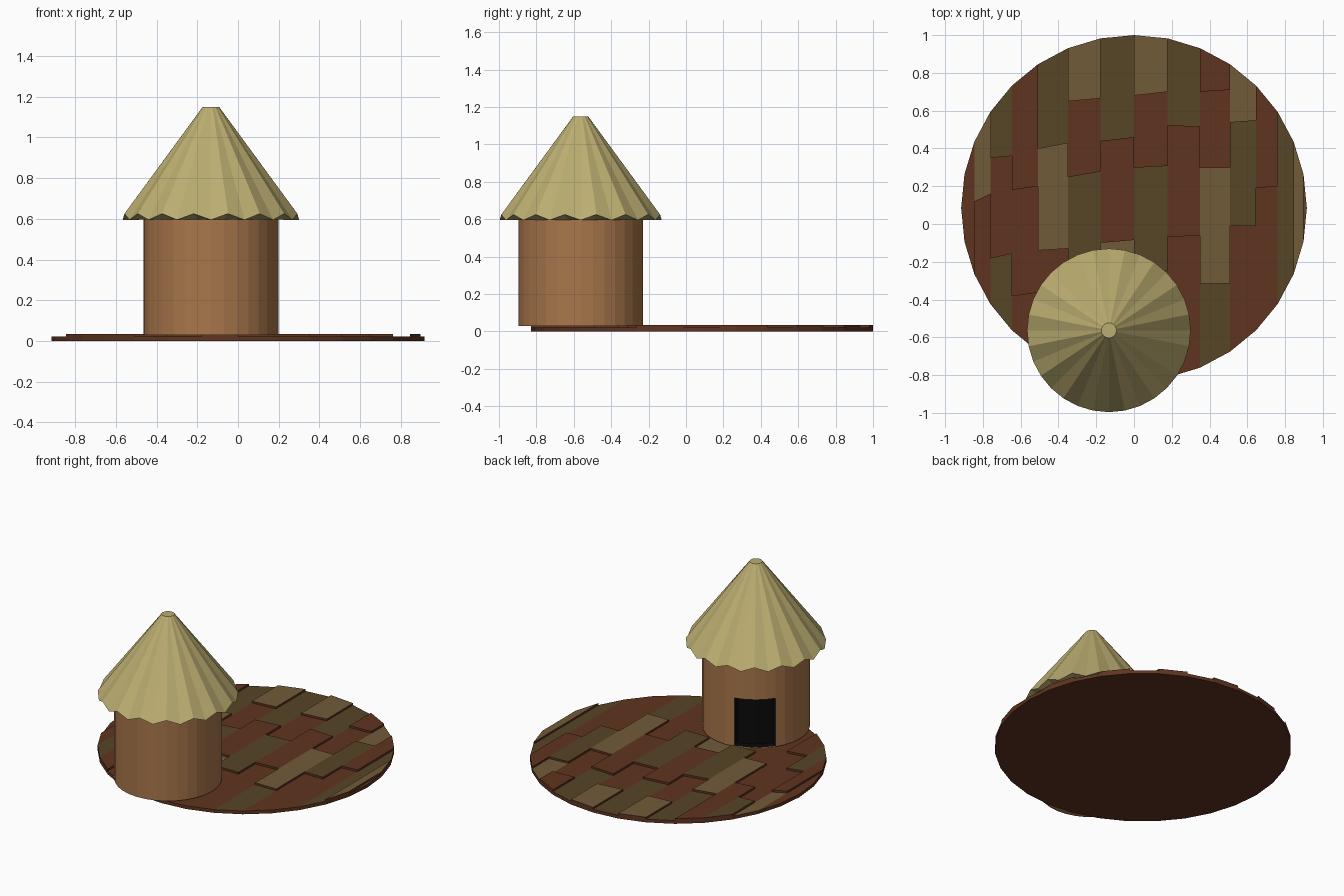
import bpy, bmesh
from math import sin, cos, pi, sqrt

if "Cube" in bpy.data.objects:
    bpy.data.objects.remove(bpy.data.objects["Cube"])

N = 32                       # sides of every round part
R, CY = 0.915, 0.085         # ground disc
HX, HY = -0.133, -0.563      # hut centre
LOW, HIGH = 0.022, 0.035     # paving levels


def material(name, rgb):
    m = bpy.data.materials.new(name)
    m.diffuse_color = (*rgb, 1)
    m.use_nodes = True
    m.node_tree.nodes["Principled BSDF"].inputs["Base Color"].default_value = m.diffuse_color
    return m


RED = material("red_earth", (0.115, 0.034, 0.014))
BROWN = material("dark_earth", (0.095, 0.058, 0.02))
TAN = material("tan_earth", (0.165, 0.105, 0.04))
CLAY = material("clay", (0.40, 0.185, 0.07))
STRAW = material("straw", (0.50, 0.42, 0.165))
BLACK = material("shadow", (0.003, 0.003, 0.003))


def finish(name, bm, mats, fix=True):
    bmesh.ops.remove_doubles(bm, verts=bm.verts, dist=1e-5)
    bmesh.ops.dissolve_degenerate(bm, edges=bm.edges, dist=1e-5)
    if fix:
        bmesh.ops.recalc_face_normals(bm, faces=bm.faces)
    me = bpy.data.meshes.new(name)
    bm.to_mesh(me)
    bm.free()
    for m in mats:
        me.materials.append(m)
    ob = bpy.data.objects.new(name, me)
    bpy.context.collection.objects.link(ob)
    return ob


def face(bm, pts, mat=0):
    f = bm.faces.new([bm.verts.new(p) for p in pts])
    f.material_index = mat


def ring(r, z, cx=HX, cy=HY):
    return [(cx + r * cos(2 * pi * i / N), cy + r * sin(2 * pi * i / N), z)
            for i in range(N)]


def band(bm, a, b, mat=0, skip=()):
    for i in range(N):
        if i not in skip:
            j = (i + 1) % N
            face(bm, (a[i], a[j], b[j], b[i]), mat)


# Ground slab: underside and rim
bm = bmesh.new()
lo, hi = ring(R, 0, 0, CY), ring(R, LOW, 0, CY)
face(bm, lo[::-1])
band(bm, lo, hi)
finish("ground_slab", bm, [RED], fix=False)

# Paving: strips of tiles; colours back to front, first tile's level, then breaks (left y, right y)
columns = [
    ("r", 0, []),
    ("r", 0, []),
    ("tr", 0, [(0.12, 0.16)]),
    ("brb", 1, [(0.35, 0.36), (-0.18, -0.155)]),
    ("rrr", 1, [(0.18, 0.20), (-0.38, -0.36)]),
    ("btr", 0, [(0.40, 0.43), (-0.14, -0.13)]),
    ("trbr", 1, [(0.65, 0.665), (0.25, 0.28), (-0.25, -0.24)]),
    ("brtr", 0, [(0.44, 0.46), (-0.10, -0.085), (-0.5, -0.49)]),
    ("trbr", 1, [(0.68, 0.70), (0.30, 0.31), (-0.25, -0.25)]),
    ("brr", 0, [(0.525, 0.515), (-0.07, -0.06)]),
    ("rrtb", 1, [(0.70, 0.71), (0.30, 0.30), (-0.315, -0.315)]),
    ("tbr", 0, [(0.54, 0.55), (-0.01, -0.01)]),
    ("rr", 1, [(0.19, 0.20)]),
    ("b", 0, []),
    ("t", 1, []),
    ("b", 0, []),
]
bm = bmesh.new()
for k, (cols, level, breaks) in enumerate(columns):
    xs = [R * sin(2 * pi * (k - 8 + d) / N) for d in (0, 1)]
    rim = [sqrt(max(0, R * R - x * x)) for x in xs]
    ends = [(CY + rim[0], CY + rim[1]), *breaks, (CY - rim[0], CY - rim[1])]
    for i, c in enumerate(cols):
        (a, b), (d, e) = ends[i], ends[i + 1]
        raised = (i + level) % 2 == 1
        z = HIGH if raised else LOW
        outline = [(xs[0], d), (xs[1], e), (xs[1], b), (xs[0], a)]
        mat = "rbt".index(c)
        face(bm, [(x, y, z) for x, y in outline], mat)
        if raised:
            for p, q in zip(outline, outline[1:] + outline[:1]):
                if abs(p[0] - q[0]) + abs(p[1] - q[1]) > 1e-4:
                    face(bm, [(*p, LOW), (*q, LOW), (*q, HIGH), (*p, HIGH)], 0)
finish("paving", bm, [RED, BROWN, TAN], fix=False)

# Hut wall with a doorway four facets wide, recessed into the wall
W, DOOR_TOP, FLOOR = 0.332, 0.36, 0.03
door = range(9, 13)
bm = bmesh.new()
a, b, c = ring(W, FLOOR), ring(W, DOOR_TOP), ring(W, 0.605)
face(bm, a[::-1])
band(bm, a, b, skip=door)
band(bm, b, c)
finish("hut_wall", bm, [CLAY], fix=False)

# Dark doorway pocket
bm = bmesh.new()
ia, ib = ring(W - 0.05, FLOOR + 0.006), ring(W - 0.05, DOOR_TOP)
oa = ring(W, FLOOR + 0.006)
for i in door:
    j = i + 1
    face(bm, (ia[i], ia[j], ib[j], ib[i]))
    face(bm, (oa[i], oa[j], ia[j], ia[i]))
    face(bm, (b[j], b[i], ib[i], ib[j]))
s, t = door[0], door[-1] + 1
face(bm, (oa[s], ia[s], ib[s], b[s]))
face(bm, (ia[t], oa[t], b[t], ib[t]))
finish("doorway", bm, [BLACK], fix=False)

# Pleated thatch roof: every other eave point is lifted
bm = bmesh.new()
eave = [(x, y, 0.595 + 0.03 * (i % 2)) for i, (x, y, z) in enumerate(ring(0.433, 0))]
top, under = ring(0.04, 1.15), ring(W, 0.596)
band(bm, eave, top)
face(bm, top)
band(bm, under, eave)
finish("thatch_roof", bm, [STRAW], fix=False)
